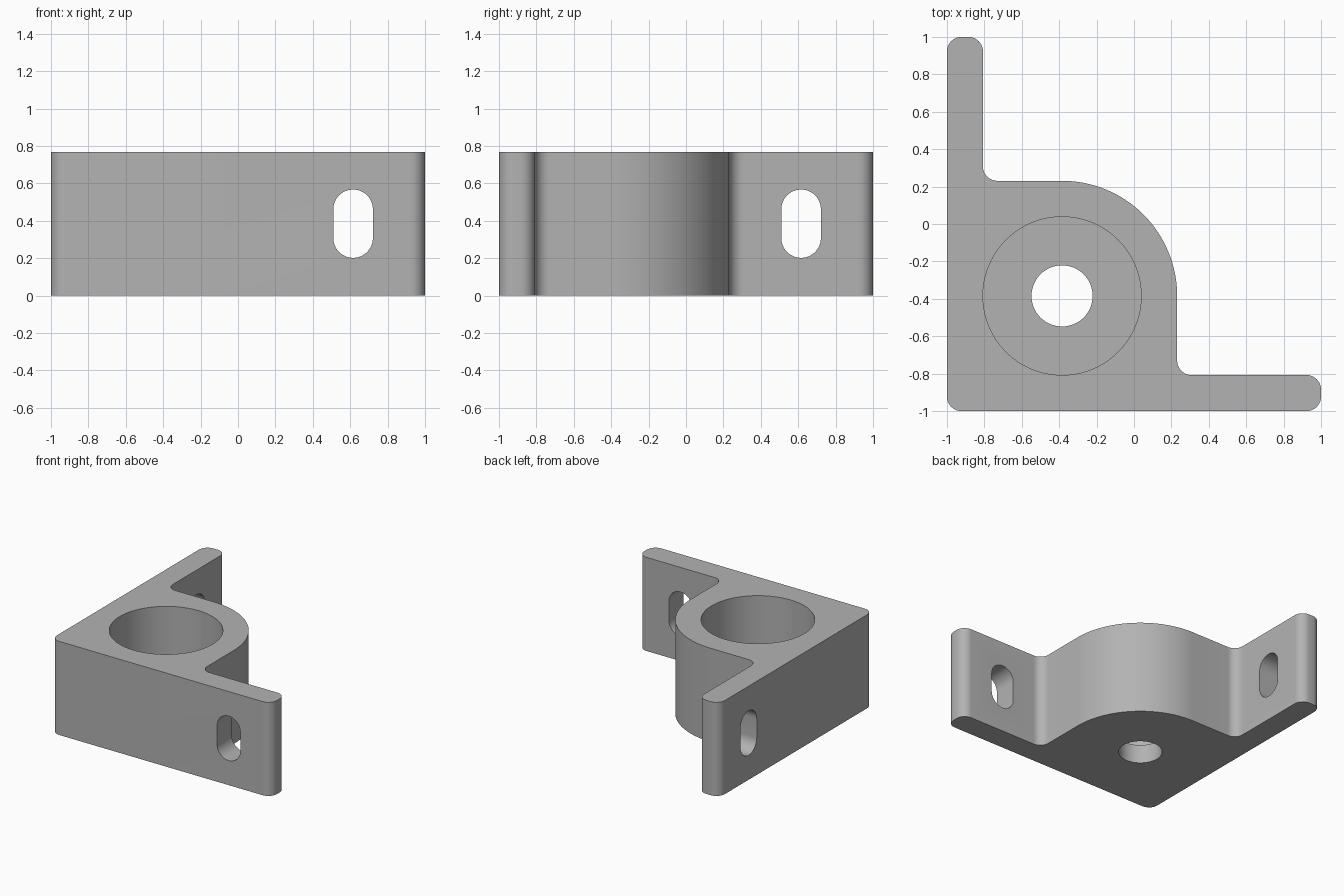
import bpy, bmesh
from math import cos, sin, pi, radians
from mathutils import Vector

if "Cube" in bpy.data.objects:
    bpy.data.objects.remove(bpy.data.objects["Cube"], do_unlink=True)

MM = 2 / 52                 # the part is laid out on a 52-unit square
HEIGHT = 20 * MM
WALL = -1 + 5 * MM          # inner face of both flanges
BOSS = -1 + 16 * MM         # centre of the boss and its bore
RIM = BOSS + 16 * MM        # outer face of the boss
FILLET = 2 * MM
FLOOR = 4 * MM
SLOT = -1 + 42 * MM         # slot position along each flange


def arc(cx, cy, r, start, end, steps=10):
    """Points on an arc, angles in degrees."""
    angles = [radians(start + (end - start) * i / steps) for i in range(steps + 1)]
    return [(cx + r * cos(a), cy + r * sin(a)) for a in angles]


def prism(name, outline, place, depth):
    """Extrude a 2D outline; place maps each 2D point into space."""
    bm = bmesh.new()
    face = bm.faces.new([bm.verts.new(place(u, v)) for u, v in outline])
    new = bmesh.ops.extrude_face_region(bm, geom=[face])["geom"]
    bmesh.ops.translate(bm, vec=Vector(depth),
                        verts=[g for g in new if isinstance(g, bmesh.types.BMVert)])
    bmesh.ops.recalc_face_normals(bm, faces=bm.faces)
    mesh = bpy.data.meshes.new(name)
    bm.to_mesh(mesh)
    bm.free()
    obj = bpy.data.objects.new(name, mesh)
    bpy.context.collection.objects.link(obj)
    return obj


def flat(z):
    return lambda x, y: (x, y, z)


# Bracket outline: rounded flanges, inner fillets and the round boss
f = FILLET
outline = (
    arc(-1 + f, -1 + f, f, 180, 270)
    + arc(1 - f, -1 + f, f, -90, 0)
    + arc(1 - f, WALL - f, f, 0, 90)
    + arc(RIM + f, WALL + f, f, 270, 180)
    + arc(BOSS, BOSS, RIM - BOSS, 0, 90, 40)
    + arc(WALL + f, RIM + f, f, 270, 180)
    + arc(WALL - f, 1 - f, f, 0, 90)
    + arc(-1 + f, 1 - f, f, 90, 180)
)
bracket = prism("corner_bracket", outline, flat(0), (0, 0, HEIGHT))

# Slot outline: upright, with half-round ends
r, half = 2.75 * MM, 2 * MM
mid = HEIGHT / 2
slot = arc(SLOT, mid + half, r, 0, 180, 24) + arc(SLOT, mid - half, r, 180, 360, 24)

# Cutters: blind bore, through hole and one slot in each flange
bore = arc(BOSS, BOSS, 11 * MM, 0, 360, 96)[:-1]
hole = arc(BOSS, BOSS, 4.25 * MM, 0, 360, 64)[:-1]
cutters = [
    prism("bore_cutter", bore, flat(FLOOR), (0, 0, 1)),
    prism("hole_cutter", hole, flat(-0.2), (0, 0, 0.6)),
    prism("front_slot_cutter", slot, lambda u, z: (u, -1.1, z), (0, 0.4, 0)),
    prism("side_slot_cutter", slot, lambda u, z: (-1.1, u, z), (0.4, 0, 0)),
]

bpy.ops.object.select_all(action="DESELECT")
bracket.select_set(True)
bpy.context.view_layer.objects.active = bracket
for cutter in cutters:
    cutter.hide_render = True
    mod = bracket.modifiers.new(cutter.name, "BOOLEAN")
    mod.operation = "DIFFERENCE"
    mod.solver = "EXACT"
    mod.object = cutter
    bpy.ops.object.modifier_apply(modifier=mod.name)
    bpy.data.objects.remove(cutter, do_unlink=True)

# Plain grey finish
grey = bpy.data.materials.new("plain_grey")
grey.use_nodes = True
color = (0.45, 0.45, 0.45, 1)
grey.diffuse_color = color
grey.node_tree.nodes["Principled BSDF"].inputs["Base Color"].default_value = color
bracket.data.materials.clear()
bracket.data.materials.append(grey)
for poly in bracket.data.polygons:
    poly.material_index = 0

bpy.ops.object.shade_smooth_by_angle(angle=radians(30))
